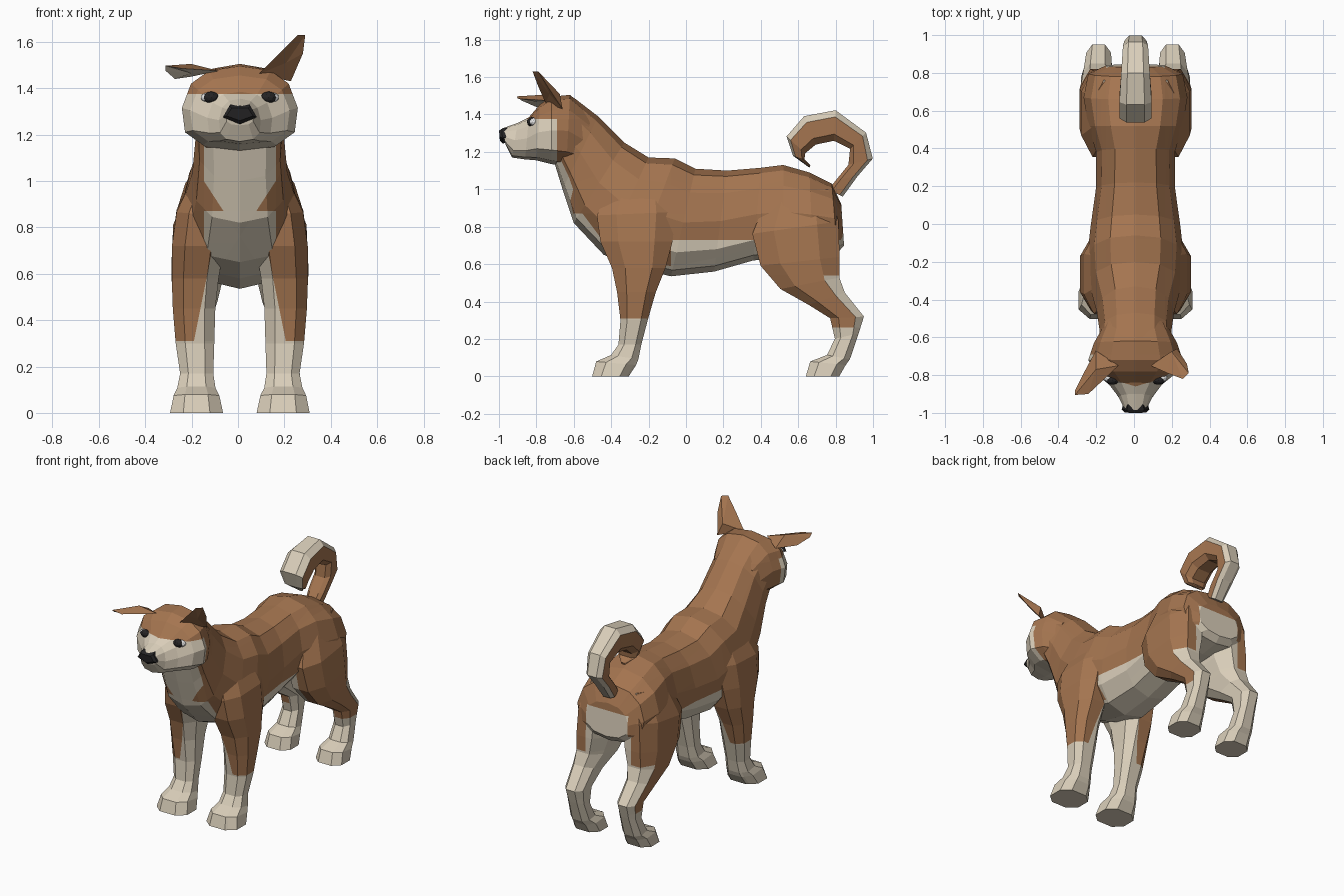
import bpy, bmesh, math
from mathutils import Vector

cube = bpy.data.objects.get("Cube")
if cube:
    bpy.data.objects.remove(cube)

MIDLINE = .008  # the ears differ, so the plane of symmetry sits a little off centre


def material(name, r, g, b):
    m = bpy.data.materials.new(name)
    m.use_nodes = True
    m.diffuse_color = (r, g, b, 1)
    m.node_tree.nodes["Principled BSDF"].inputs["Base Color"].default_value = (r, g, b, 1)
    return m


brown = material("brown fur", .375, .178, .08)
cream = material("cream fur", .70, .62, .49)
black = material("black", .018, .017, .018)
white = material("eye white", .8, .8, .8)


def finish(name, bm, mats, is_second=None, mirrored=False):
    """Turn a bmesh into a flat-shaded object; faces passing the rule get the second material."""
    bmesh.ops.recalc_face_normals(bm, faces=bm.faces)
    bm.normal_update()
    if is_second:
        for f in bm.faces:
            f.material_index = int(is_second(f.calc_center_median(), f.normal))
    mesh = bpy.data.meshes.new(name)
    bm.to_mesh(mesh)
    bm.free()
    for m in mats:
        mesh.materials.append(m)
    obj = bpy.data.objects.new(name, mesh)
    obj.location.x = MIDLINE
    bpy.context.collection.objects.link(obj)
    if mirrored:
        obj.modifiers.new("mirror", "MIRROR").use_mirror_merge = False


def loft(sections, sides, phase=0, square=.8, pear=0):
    """Skin rings, each given by its upper (y, z), lower (y, z), and x range."""
    bm = bmesh.new()
    rings = []
    for ya, za, yb, zb, xa, xb in sections:
        a, b = Vector((0, ya, za)), Vector((0, yb, zb))
        ring = []
        for i in range(sides):
            t = math.tau * (i + phase) / sides
            c, s = (math.copysign(abs(v) ** square, v) for v in (math.cos(t), math.sin(t)))
            p = (a + b) / 2 + (a - b) / 2 * c
            p.x = (xa + xb) / 2 + (xb - xa) / 2 * s * (1 - pear * c)
            ring.append(bm.verts.new(p))
        rings.append(ring)
    for r, q in zip(rings, rings[1:]):
        for i in range(sides):
            j = (i + 1) % sides
            bm.faces.new((r[i], r[j], q[j], q[i]))
    bm.faces.new(rings[0])
    bm.faces.new(rings[-1])
    return bm


X, Y, Z = Vector((1, 0, 0)), Vector((0, 1, 0)), Vector((0, 0, 1))


def cut(bm, normal, *places):
    """Slice the mesh across a direction so colour borders run straight."""
    for place in places:
        bmesh.ops.bisect_plane(bm, geom=bm.verts[:] + bm.edges[:] + bm.faces[:],
                               plane_co=normal * place / normal.length_squared, plane_no=normal)


def centred(rows):
    return [(*row[:4], -row[4], row[4]) for row in rows]


# Neck, chest, trunk and rump in one skin
body = loft(centred([
    (-.60, 1.49, -.70, 1.13, .195),
    (-.47, 1.39, -.66, 1.0, .19),
    (-.33, 1.25, -.6, .82, .205),
    (-.2, 1.17, -.44, .65, .245),
    (-.06, 1.165, -.28, .58, .255),
    (.05, 1.11, -.08, .535, .238),
    (.22, 1.1, .15, .56, .21),
    (.4, 1.115, .36, .62, .208),
    (.52, 1.13, .52, .63, .25),
    (.66, 1.09, .68, .64, .275),
    (.78, 1.03, .81, .66, .25),
    (.83, .92, .845, .7, .16)]), 12, 0, .85, .06)
slope, edge, bib_half = .65, -.495, .155
cut(body, X, -bib_half, bib_half)
cut(body, Y, -.08)
cut(body, Z, .73, .87)
cut(body, X - Z * slope, edge)
cut(body, -X - Z * slope, edge)


def body_cream(c, n):
    # The bib pinches in above the chest, then widens again
    half = min(bib_half, c.z * slope + edge) if c.z > .87 else bib_half
    bib = c.y < 0 and abs(c.x) < half and n.z < .2
    belly = c.y > -.08 and c.z < .73
    rump = c.y > .79 and c.z < .87 and abs(c.x) < bib_half
    return bib or belly or rump


finish("body", body, [brown, cream], body_cream)

# Head with full cheeks and a tapering muzzle
head = loft(centred([
    (-.5, 1.4, -.58, 1.12, .17),
    (-.62, 1.505, -.64, 1.12, .22),
    (-.72, 1.495, -.72, 1.135, .25),
    (-.78, 1.455, -.8, 1.155, .215),
    (-.84, 1.385, -.86, 1.16, .14),
    (-.9, 1.355, -.93, 1.17, .09),
    (-.985, 1.325, -.965, 1.24, .06)]), 12, 0, .78, .1)
cut(head, Z, 1.375)
cut(head, Y, -.69)
finish("head", head, [brown, cream], lambda c, n: c.z < 1.375 and c.y < -.69)

# Nose: flat on top, pointed below
nose = loft(centred([
    (-.955, 1.338, -.95, 1.25, .068),
    (-.985, 1.332, -.98, 1.245, .077),
    (-1, 1.32, -.995, 1.26, .06)]), 5, .5, 1)
finish("nose", nose, [black])


# Eyes: white set behind a dark ball
def ball(name, place, size, mat):
    bm = bmesh.new()
    bmesh.ops.create_icosphere(bm, subdivisions=2, radius=1)
    bmesh.ops.scale(bm, verts=bm.verts, vec=size)
    bmesh.ops.translate(bm, verts=bm.verts, vec=place)
    finish(name, bm, [mat], mirrored=True)


ball("eye_whites", (.14, -.815, 1.36), (.029, .024, .021), white)
ball("pupils", (.123, -.825, 1.36), (.036, .026, .026), black)


# Ears: an outline with a hollow on one side and a ridge on the other
def ear(name, outline, hollow, ridge, rule=None):
    bm = bmesh.new()
    rim = [bm.verts.new(p) for p in outline]
    for middle in (bm.verts.new(hollow), bm.verts.new(ridge)):
        for i, v in enumerate(rim):
            bm.faces.new((rim[i - 1], v, middle))
    finish(name, bm, [brown, cream], rule)


ear("left_ear",
    [(.08, -.75, 1.46), (.22, -.66, 1.43), (.272, -.74, 1.55), (.282, -.79, 1.63),
     (.25, -.82, 1.63), (.17, -.79, 1.55)],
    (.2, -.73, 1.51), (.19, -.675, 1.51))
ear("right_ear",
    [(-.09, -.75, 1.475), (-.21, -.67, 1.45), (-.28, -.8, 1.44), (-.32, -.88, 1.475),
     (-.32, -.905, 1.497), (-.25, -.9, 1.485)],
    (-.21, -.78, 1.465), (-.21, -.77, 1.505), lambda c, n: n.z < 0)

# Front legs, shoulder to paw
front = loft([
    (-.42, 1.02, -.08, 1.02, .05, .205),
    (-.49, .86, -.04, .88, .05, .28),
    (-.47, .72, -.06, .72, .06, .3),
    (-.405, .58, -.1, .58, .085, .3),
    (-.375, .45, -.155, .45, .1, .295),
    (-.355, .3, -.2, .3, .105, .282),
    (-.365, .17, -.235, .17, .11, .262),
    (-.405, .115, -.25, .09, .1, .275),
    (-.487, .08, -.26, .06, .082, .292),
    (-.508, 0, -.3, 0, .065, .308)], 8, .5, .78)
cut(front, Z, .31)
lean = X + Z * .2
cut(front, lean, .26)
finish("front_legs", front, [brown, cream],
       lambda c, n: c.z < .31 or lean.dot(c) < .26, True)

# Hind legs, thigh to paw
hind = loft([
    (.44, 1, .77, 1, .04, .215),
    (.34, .76, .83, .83, .04, .295),
    (.385, .59, .835, .64, .06, .303),
    (.495, .465, .83, .53, .09, .295),
    (.65, .38, .855, .45, .12, .282),
    (.765, .31, .957, .32, .125, .265),
    (.792, .2, .927, .23, .13, .257),
    (.75, .115, .88, .09, .12, .27),
    (.658, .08, .86, .06, .1, .285),
    (.635, 0, .825, 0, .09, .295)], 8, .5, .78)
cut(hind, Z, .26, .54)
cut(hind, X, .17)
finish("hind_legs", hind, [brown, cream],
       lambda c, n: c.z < .26 or c.x < .17 or (n.y > .5 and c.z < .54), True)

# Curled tail, pale along the outside of the curl
tail = loft(centred([
    (.84, .96, .76, 1, .05),
    (.92, 1.07, .8, 1.05, .06),
    (1.002, 1.165, .865, 1.13, .062),
    (.965, 1.305, .875, 1.215, .07),
    (.8, 1.427, .79, 1.255, .08),
    (.63, 1.395, .695, 1.235, .09),
    (.535, 1.285, .64, 1.19, .09),
    (.57, 1.18, .635, 1.16, .07),
    (.66, 1.115, .665, 1.13, .015)]), 8, .5, .65)
curl = Vector((0, .77, 1.24))


def outside(c, n):
    away = c - curl
    away.x = 0
    return n.dot(away.normalized()) > .55


finish("tail", tail, [brown, cream], outside)
